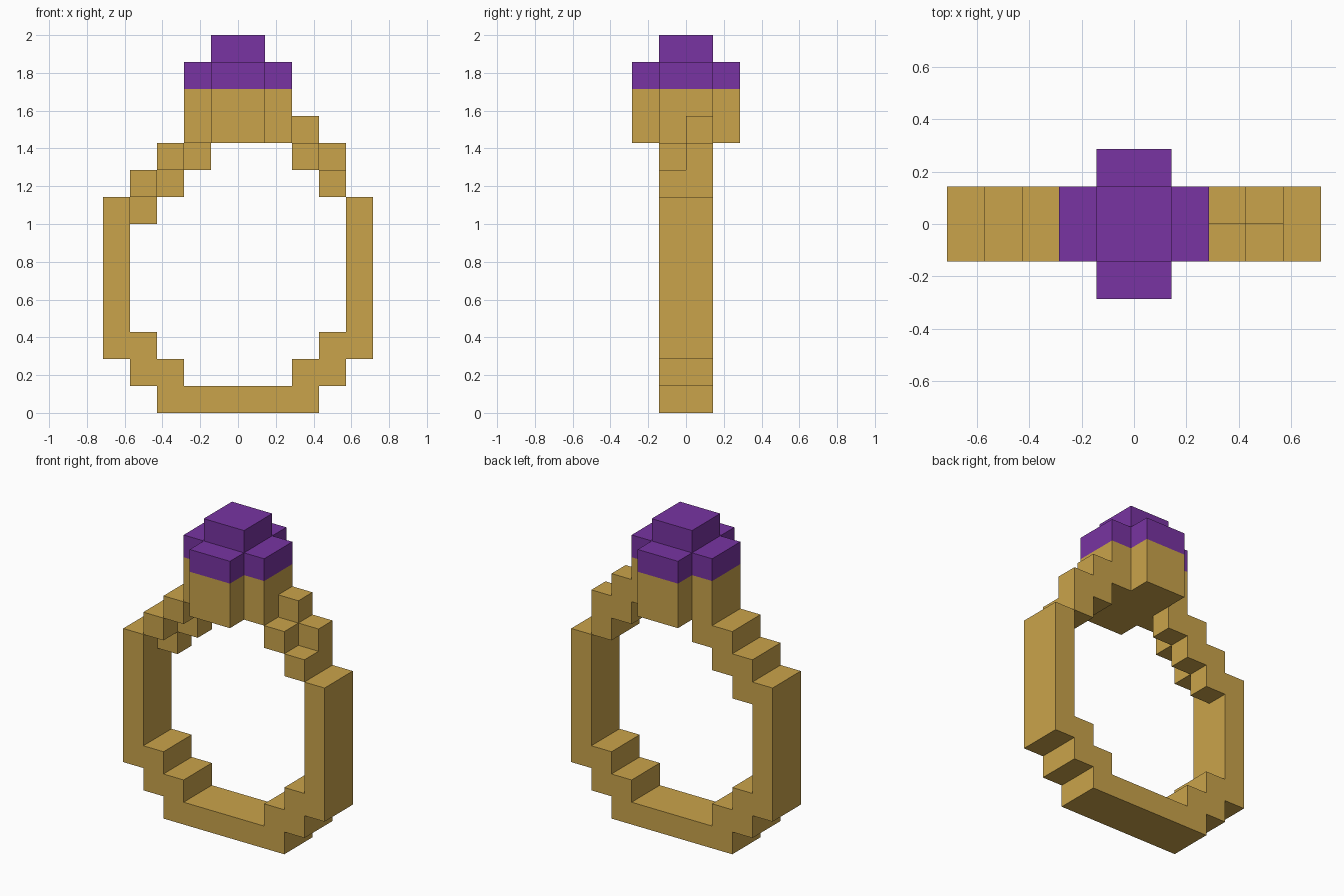
import bpy
import bmesh
from mathutils import Vector

cube = bpy.data.objects.get("Cube")
if cube:
    bpy.data.objects.remove(cube)

U = 1 / 7  # block size


def make_material(name, rgb):
    mat = bpy.data.materials.new(name)
    mat.use_nodes = True
    mat.diffuse_color = (*rgb, 1)
    mat.node_tree.nodes["Principled BSDF"].inputs["Base Color"].default_value = (*rgb, 1)
    return mat


def box(x0, x1, y0, y1, z0, z1):
    """Grid cells filling a box, in block units."""
    return {(x, y, z) for x in range(x0, x1) for y in range(y0, y1) for z in range(z0, z1)}


def mirror_x(cells):
    return cells | {(-1 - x, y, z) for x, y, z in cells}


def build(name, cells, mat):
    """Mesh the outer skin of a set of cells, merging coplanar faces."""
    bm = bmesh.new()
    for cell in cells:
        centre = Vector(cell) + Vector((0.5, 0.5, 0.5))
        for axis in range(3):
            for sign in (-1, 1):
                neighbour = list(cell)
                neighbour[axis] += sign
                if tuple(neighbour) in cells:
                    continue
                normal, side = Vector(), Vector()
                normal[axis] = sign
                side[(axis + 1) % 3] = 1
                up = normal.cross(side)
                corners = [-side - up, side - up, side + up, up - side]
                bm.faces.new([bm.verts.new((centre + (normal + c) / 2) * U) for c in corners])
    bmesh.ops.remove_doubles(bm, verts=bm.verts, dist=U / 100)
    bmesh.ops.dissolve_limit(bm, angle_limit=0.01, verts=bm.verts, edges=bm.edges)
    mesh = bpy.data.meshes.new(name)
    bm.to_mesh(mesh)
    bm.free()
    mesh.materials.append(mat)
    obj = bpy.data.objects.new(name, mesh)
    bpy.context.collection.objects.link(obj)
    return obj


gold = make_material("gold", (0.59, 0.37, 0.07))
purple = make_material("purple", (0.188, 0.034, 0.36))

# Lower band: base, rounded corners and upright sides
band = mirror_x(box(0, 3, -1, 1, 0, 1) | box(2, 4, -1, 1, 1, 2)
                | box(3, 4, -1, 1, 2, 3) | box(4, 5, -1, 1, 2, 8))

# Shoulders: thin front steps, thicker back steps, uneven left to right
band |= mirror_x(box(3, 4, -1, 0, 8, 9) | box(2, 3, -1, 0, 9, 10))
band |= box(3, 4, 0, 1, 8, 10) | box(2, 3, 0, 1, 9, 11)
band |= box(-4, -3, 0, 1, 7, 9) | box(-3, -2, 0, 1, 8, 10) | box(-2, -1, 0, 1, 9, 10)
build("band", band, gold)


def cross(z0, z1):
    return box(-2, 2, -1, 1, z0, z1) | box(-1, 1, -2, 2, z0, z1)


# Cross-shaped setting with stepped gem on top
build("setting", cross(10, 12), gold)
build("gem", cross(12, 13) | box(-1, 1, -1, 1, 13, 14), purple)
